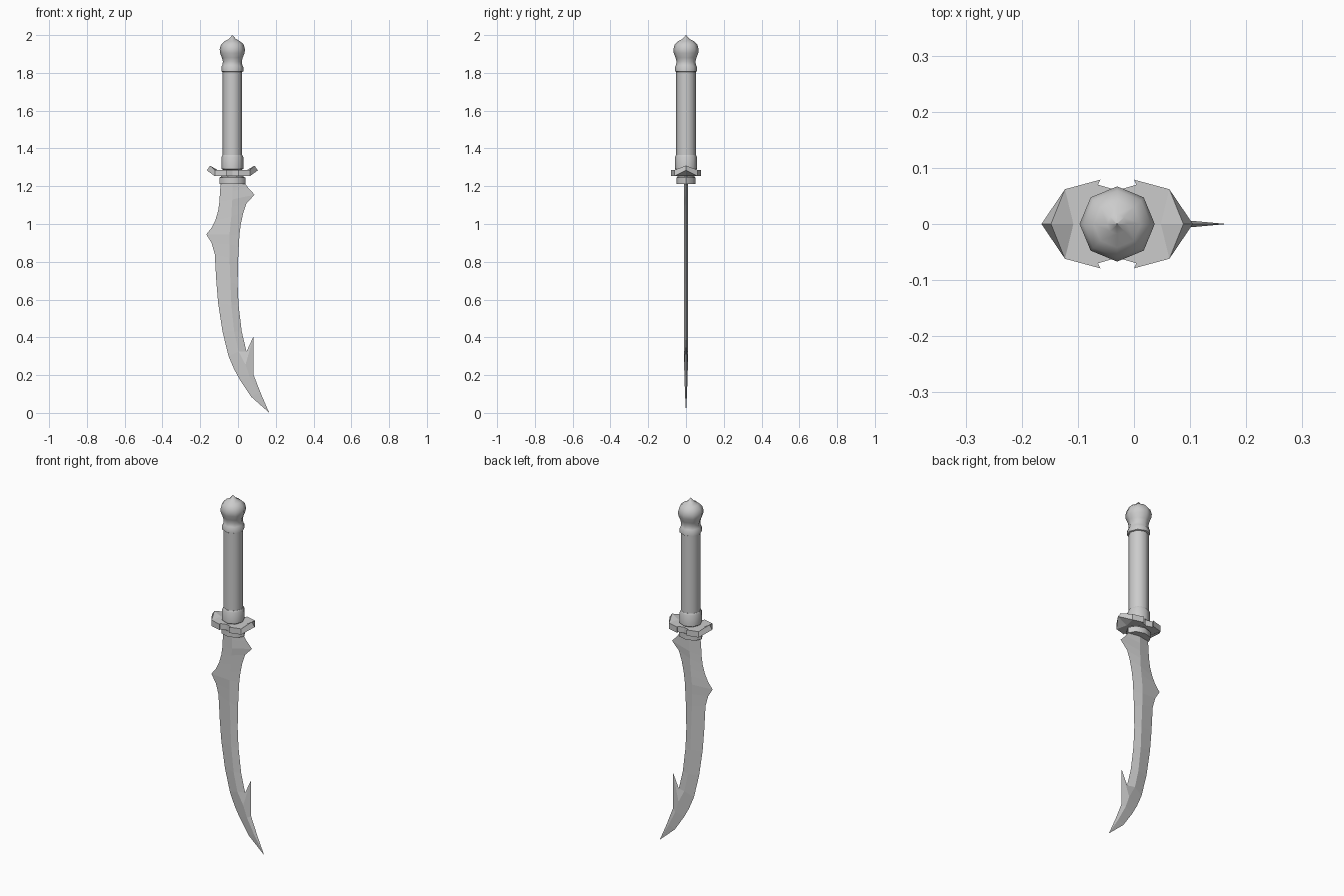
import bpy, bmesh
from math import cos, sin, pi, radians

if "Cube" in bpy.data.objects:
    bpy.data.objects.remove(bpy.data.objects["Cube"])

AX = -0.03  # handle axis


def finish(bm, name, smooth=None):
    bmesh.ops.remove_doubles(bm, verts=bm.verts, dist=1e-5)
    bmesh.ops.recalc_face_normals(bm, faces=bm.faces)
    me = bpy.data.meshes.new(name)
    bm.to_mesh(me)
    bm.free()
    ob = bpy.data.objects.new(name, me)
    bpy.context.collection.objects.link(ob)
    if smooth:
        bpy.ops.object.select_all(action='DESELECT')
        ob.select_set(True)
        bpy.context.view_layer.objects.active = ob
        bpy.ops.object.shade_smooth_by_angle(angle=radians(smooth))
    return ob


def turned(name, profile, sides=8, ysq=1.0):
    """Revolve (radius, z) pairs about the handle axis, with capped ends."""
    bm = bmesh.new()
    rings = [[bm.verts.new((AX + r * cos(2 * pi * i / sides),
                            r * ysq * sin(2 * pi * i / sides), z))
              for i in range(sides)] for r, z in profile]
    for a, b in zip(rings, rings[1:]):
        for i in range(sides):
            j = (i + 1) % sides
            bm.faces.new((a[i], a[j], b[j], b[i]))
    bm.faces.new(rings[0])
    bm.faces.new(rings[-1])
    return finish(bm, name, 50)


# Handle parts
turned("pommel", [(.052, 1.805), (.058, 1.808), (.058, 1.832), (.053, 1.84),
                  (.050, 1.86), (.055, 1.88), (.065, 1.905), (.067, 1.925),
                  (.060, 1.95), (.042, 1.967), (.018, 1.98), (.001, 2.0)])
turned("grip", [(.052, 1.35), (.052, 1.81)])
turned("grip_collar", [(.050, 1.275), (.050, 1.287), (.058, 1.292),
                       (.058, 1.355), (.053, 1.364)])
turned("blade_collar", [(.069, 1.213), (.069, 1.245), (.060, 1.25), (.060, 1.262)], ysq=.74)

# Guard: quarter outline mirrored four ways, ends bent upward
bm = bmesh.new()
ZB, ZT = 1.253, 1.286
for sx in (1, -1):
    for sy in (1, -1):
        layers = []
        for z, tip, lift in ((ZB, .135, .031), (ZT, .118, .023)):
            pts = [(0, 0, 0), (.078, 0, 0), (tip, 0, lift), (.093, .062, 0),
                   (.03, .079, 0), (.034, .07, 0), (0, .06, 0)]
            vs = [bm.verts.new((AX + sx * x, sy * y, z + d)) for x, y, d in pts]
            layers.append(vs)
            bm.faces.new((vs[1], vs[2], vs[3]))
            bm.faces.new((vs[0], vs[1], vs[3], vs[5], vs[6]))
            bm.faces.new((vs[3], vs[4], vs[5]))
        lo, hi = layers
        for i in range(2, 6):
            bm.faces.new((lo[i], lo[i + 1], hi[i + 1], hi[i]))
finish(bm, "guard")

# Blade: rows of back edge, central ridge and inner edge (x, z each)
rows = [
    (-.090, 1.225, -.03, 1.225, .030, 1.225),
    (-.095, 1.18, -.03, 1.175, .055, 1.19),
    (-.098, 1.12, -.03, 1.13, .088, 1.155),
    (-.105, 1.07, -.033, 1.09, .045, 1.11),
    (-.120, 1.02, -.035, 1.04, .028, 1.06),
    (-.140, .98, -.040, .995, .015, 1.0),
    (-.168, .945, -.045, .945, .008, .945),
    (-.140, .90, -.045, .89, .004, .88),
    (-.123, .84, -.045, .82, .000, .80),
    (-.115, .70, -.040, .69, -.002, .68),
    (-.105, .58, -.035, .57, .003, .57),
    (-.082, .43, -.020, .43, .020, .43),
    (-.050, .30, .003, .325, .045, .325),
    (-.020, .23, .040, .255, .082, .405),
    (.010, .175, .062, .19, .083, .20),
    (.070, .085, .105, .105, .122, .10),
    (.165, .001, .165, .001, .165, .001),
]
bm = bmesh.new()
for side in (1, -1):
    strip = []
    for lx, lz, mx, mz, rx, rz in rows:
        t = .011 * min(1, mz / .35 + .2) if mz > .01 else 0
        strip.append([bm.verts.new((lx, 0, lz)),
                      bm.verts.new((mx, side * t, mz)),
                      bm.verts.new((rx, 0, rz))])
    for a, b in zip(strip, strip[1:]):
        for k in (0, 1):
            bm.faces.new((a[k], a[k + 1], b[k + 1], b[k]))
bmesh.ops.dissolve_degenerate(bm, dist=1e-5, edges=bm.edges)
finish(bm, "blade")
